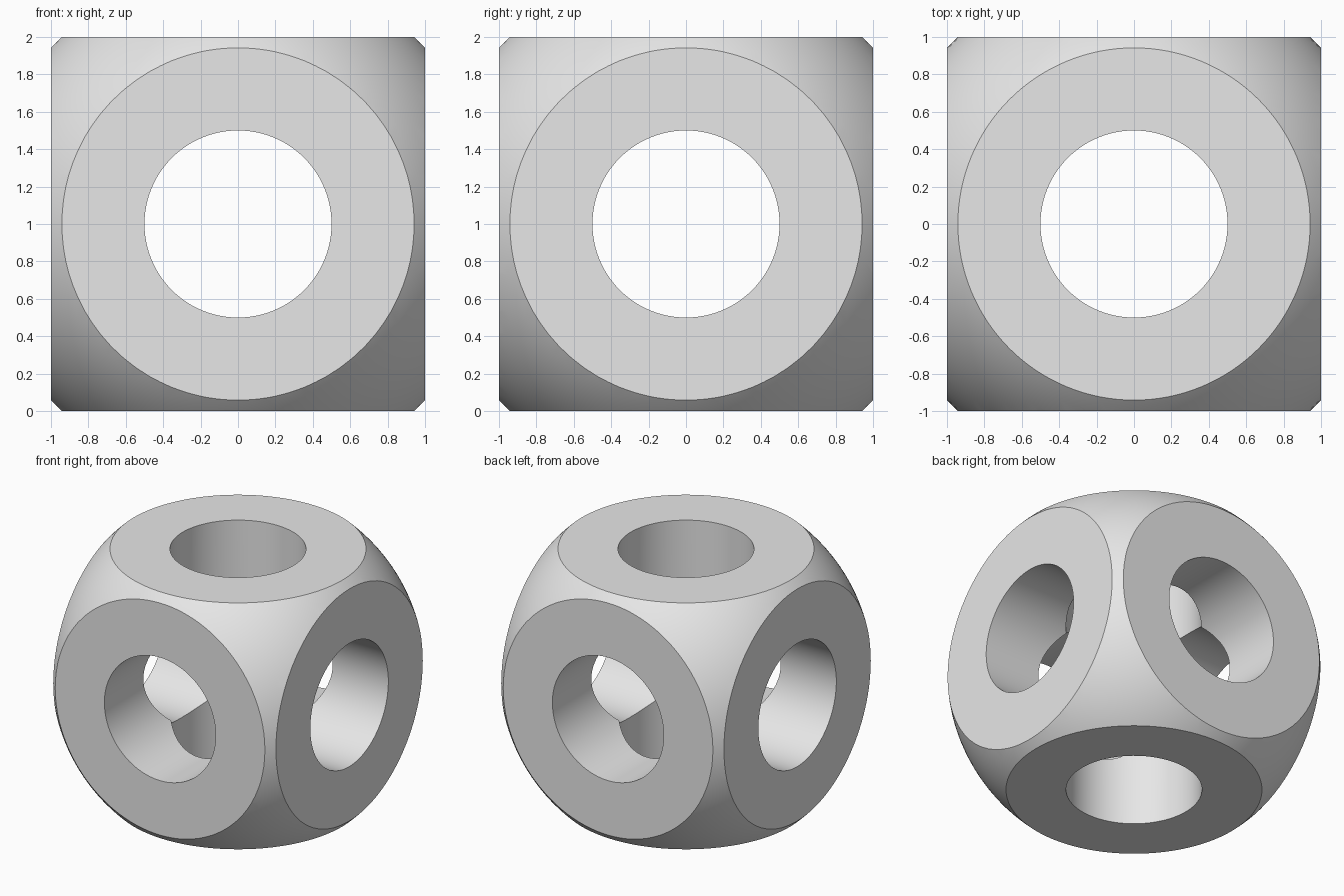
import bpy
from math import pi, radians

CENTRE = (0, 0, 1)
BALL_RADIUS = 1.374
BORE_RADIUS = 0.5

default_cube = bpy.data.objects.get("Cube")
if default_cube:
    bpy.data.objects.remove(default_cube, do_unlink=True)

# One plain grey for the whole body
grey = bpy.data.materials.new("light grey")
grey.use_nodes = True
grey.diffuse_color = (0.8, 0.8, 0.8, 1)
grey.node_tree.nodes["Principled BSDF"].inputs["Base Color"].default_value = (0.8, 0.8, 0.8, 1)


def cut(body, cutter, operation):
    """Apply a boolean to the body, then discard the cutter."""
    cutter.hide_render = True
    mod = body.modifiers.new("cut", 'BOOLEAN')
    mod.operation = operation
    mod.solver = 'EXACT'
    mod.object = cutter
    bpy.ops.object.select_all(action='DESELECT')
    bpy.context.view_layer.objects.active = body
    body.select_set(True)
    bpy.ops.object.modifier_apply(modifier=mod.name)
    bpy.data.objects.remove(cutter, do_unlink=True)


# Rounded body: a ball trimmed to six flat faces
bpy.ops.mesh.primitive_uv_sphere_add(segments=128, ring_count=64, radius=BALL_RADIUS, location=CENTRE)
body = bpy.context.object
body.name = "bored_rounded_cube"
body.data.materials.append(grey)

bpy.ops.mesh.primitive_cube_add(size=2, location=CENTRE)
cut(body, bpy.context.object, 'INTERSECT')

# Round bores through all three axes
for rotation in ((0, 0, 0), (pi / 2, 0, 0), (0, pi / 2, 0)):
    bpy.ops.mesh.primitive_cylinder_add(vertices=96, radius=BORE_RADIUS, depth=3,
                                        location=CENTRE, rotation=rotation)
    cut(body, bpy.context.object, 'DIFFERENCE')

# Smooth curved skin and bores, crisp rims
for face in body.data.polygons:
    face.material_index = 0
bpy.ops.object.select_all(action='DESELECT')
bpy.context.view_layer.objects.active = body
body.select_set(True)
bpy.ops.object.shade_smooth_by_angle(angle=radians(25))
